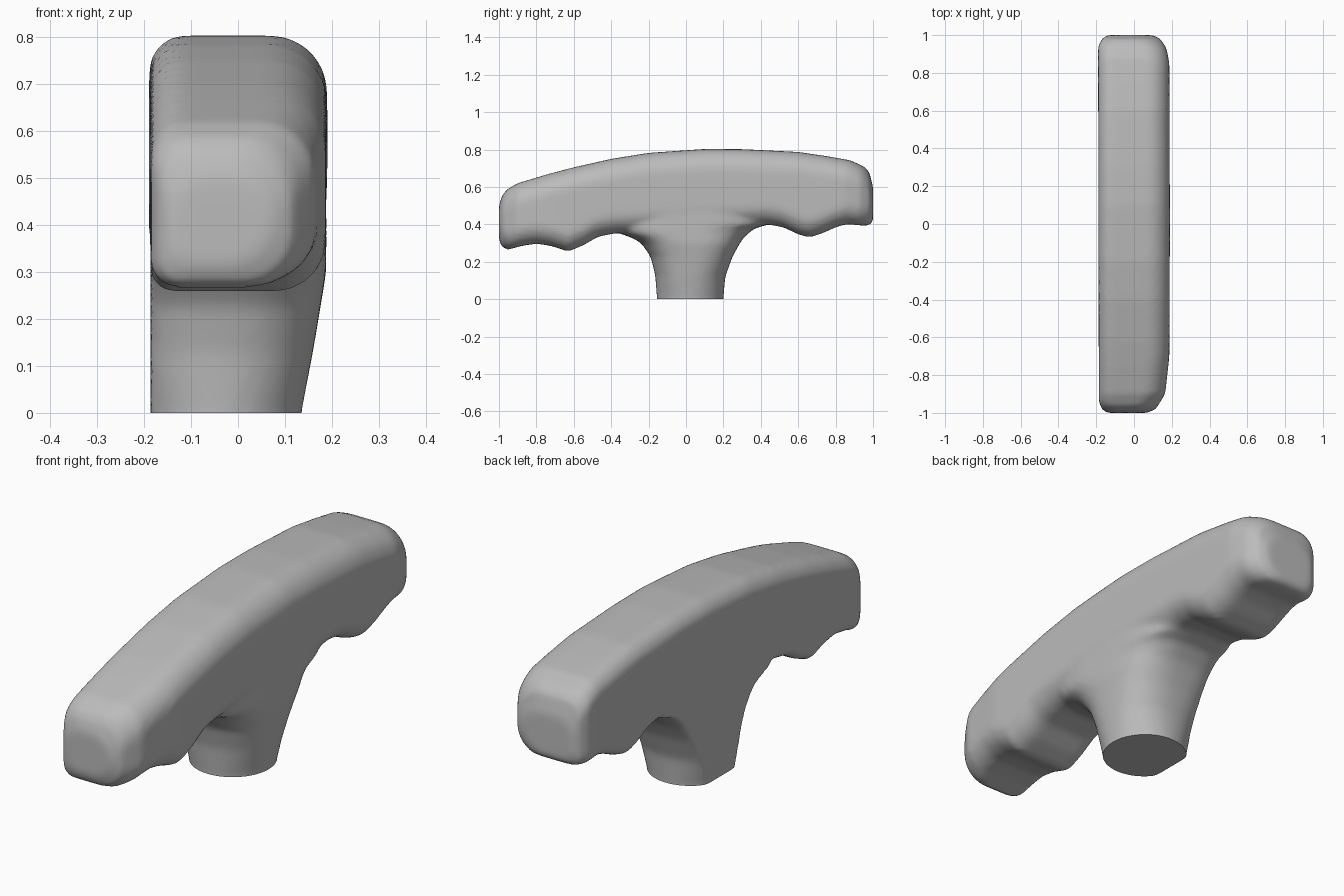
import bpy, bmesh, math

default_cube = bpy.data.objects.get("Cube")
if default_cube:
    bpy.data.objects.remove(default_cube, do_unlink=True)

# Profiles as (position, value) pairs
TOP = [(-1, .5), (-.985, .55), (-.96, .585), (-.9, .62), (-.75, .665), (-.62, .7),
       (-.4, .75), (-.2, .782), (.1, .803), (.3, .802), (.6, .787), (.75, .765),
       (.88, .742), (.95, .71), (.98, .68), (1, .6)]
GRIP = [(-1, .32), (-.985, .28), (-.95, .265), (-.88, .285), (-.8, .297), (-.72, .285),
        (-.63, .255), (-.55, .288), (-.47, .335), (-.38, .352), (.44, .4), (.52, .385),
        (.6, .347), (.66, .33), (.73, .353), (.8, .385), (.86, .402), (.93, .395),
        (.98, .393), (1, .42)]
LEFT = [(-1, .07), (-.98, .115), (-.9, .165), (-.7, .187), (0, .19), (.85, .187),
        (.93, .172), (.98, .14), (1, .1)]
RIGHT = [(-1, -.14), (-.98, -.17), (-.94, -.186), (.94, -.19), (.98, -.17), (1, -.14)]
STEM_FRONT = [(0, -.155), (.13, -.165), (.23, -.19), (.3, -.24), (.335, -.3), (.36, -.38)]
STEM_BACK = [(0, .2), (.12, .21), (.23, .25), (.32, .3), (.375, .36), (.4, .44)]
STEM_SIDE = [(0, .135), (.13, .16), (.3, .188)]
FLAT_SIDE = -.186


def value(profile, t):
    """Linear interpolation, held constant past both ends."""
    if t <= profile[0][0]:
        return profile[0][1]
    for (a, va), (b, vb) in zip(profile, profile[1:]):
        if t <= b:
            return va + (vb - va) * (t - a) / (b - a)
    return profile[-1][1]


def bar_section(y, steps=8):
    """Rounded rectangle with a different radius at each corner."""
    x0, x1 = value(RIGHT, y), value(LEFT, y)
    z0, z1 = value(GRIP, y), value(TOP, y)
    limit = .48 * min(x1 - x0, z1 - z0)
    corners = [(x1, z1, -1, -1, .12), (x0, z1, 1, -1, .075),
               (x0, z0, 1, 1, .05), (x1, z0, -1, 1, .11)]
    ring = []
    for quarter, (x, z, sx, sz, radius) in enumerate(corners):
        r = min(radius, limit)
        for i in range(steps + 1):
            a = (quarter + i / steps) * math.pi / 2
            ring.append((x + sx * r + r * math.cos(a), y, z + sz * r + r * math.sin(a)))
    return ring


def stem_section(z, count=48):
    """Round section, cut flat on one side and squarer towards the bar."""
    y0, y1, x1 = value(STEM_FRONT, z), value(STEM_BACK, z), value(STEM_SIDE, z)
    centre_x = -.04
    power = 1 - .4 * min(1, max(0, z) / .4)
    ring = []
    for i in range(count):
        a = 2 * math.pi * i / count
        c, s = (math.copysign(abs(f) ** power, f) for f in (math.cos(a), math.sin(a)))
        x = max(FLAT_SIDE, centre_x + (x1 - centre_x) * c)
        ring.append((x, (y0 + y1) / 2 + (y1 - y0) / 2 * s, z))
    return ring


def loft(bm, sections):
    """Skin a row of closed rings and cap both ends."""
    rings = [[bm.verts.new(p) for p in ring] for ring in sections]
    for a, b in zip(rings, rings[1:]):
        for i in range(len(a)):
            j = (i + 1) % len(a)
            bm.faces.new((a[i], a[j], b[j], b[i]))
    bm.faces.new(rings[0])
    bm.faces.new(rings[-1])


# Curved bar with finger grips, and flared stem
bm = bmesh.new()
stations = [-math.cos(math.pi * i / 120) for i in range(121)]
loft(bm, [bar_section(y) for y in stations])
loft(bm, [stem_section(-.1 + .025 * i) for i in range(24)])
bmesh.ops.recalc_face_normals(bm, faces=bm.faces)
mesh = bpy.data.meshes.new("grip_handle")
bm.to_mesh(mesh)
bm.free()
handle = bpy.data.objects.new("grip_handle", mesh)
bpy.context.collection.objects.link(handle)

# Fuse into one soft skin
bpy.context.view_layer.objects.active = handle
handle.select_set(True)
remesh = handle.modifiers.new("fuse", 'REMESH')
remesh.mode = 'VOXEL'
remesh.voxel_size = .014
smooth = handle.modifiers.new("soften", 'SMOOTH')
smooth.factor = .5
smooth.iterations = 6
for name in ("fuse", "soften"):
    bpy.ops.object.modifier_apply(modifier=name)

# Cut the stem flat at the base
bm = bmesh.new()
bm.from_mesh(handle.data)
cut = bmesh.ops.bisect_plane(bm, geom=bm.verts[:] + bm.edges[:] + bm.faces[:],
                             plane_co=(0, 0, 0), plane_no=(0, 0, 1), clear_inner=True)
rim = [e for e in cut["geom_cut"] if isinstance(e, bmesh.types.BMEdge)]
bmesh.ops.contextual_create(bm, geom=rim)
bmesh.ops.recalc_face_normals(bm, faces=bm.faces)
bm.to_mesh(handle.data)
bm.free()

# Plain grey finish
grey = bpy.data.materials.new("plain_grey")
grey.use_nodes = True
colour = (.5, .5, .5, 1)
grey.diffuse_color = colour
grey.node_tree.nodes["Principled BSDF"].inputs["Base Color"].default_value = colour
handle.data.materials.clear()
handle.data.materials.append(grey)
bpy.ops.object.shade_smooth_by_angle(angle=math.radians(40))
